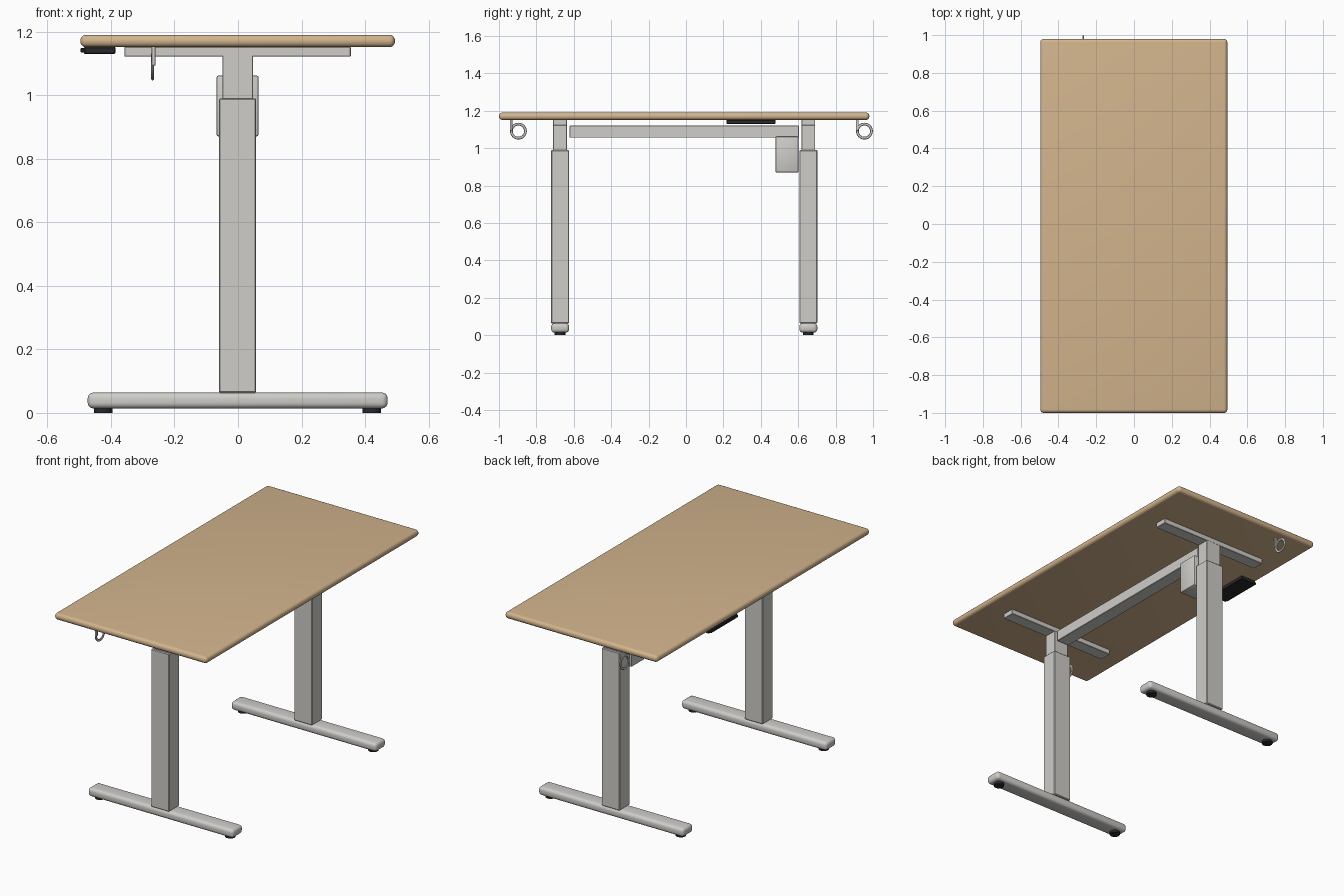
import bpy, math

if "Cube" in bpy.data.objects:
    bpy.data.objects.remove(bpy.data.objects["Cube"])


def material(name, rgb):
    m = bpy.data.materials.new(name)
    m.diffuse_color = (*rgb, 1)
    m.use_nodes = True
    m.node_tree.nodes["Principled BSDF"].inputs["Base Color"].default_value = m.diffuse_color
    return m


WOOD = material("tan wood", (0.645, 0.456, 0.265))
GREY = material("light grey metal", (0.62, 0.61, 0.58))
BLACK = material("black plastic", (0.022, 0.022, 0.025))


def finish(ob, name, mat, bevel=0, segments=1):
    ob.name = name
    ob.data.materials.append(mat)
    if bevel:
        b = ob.modifiers.new("bevel", "BEVEL")
        b.width, b.segments, b.limit_method = bevel, segments, "ANGLE"
        bpy.ops.object.modifier_apply(modifier="bevel")
    bpy.ops.object.shade_smooth_by_angle(angle=math.radians(35))
    return ob


def box(name, x, y, z, mat, bevel=0.003, segments=1):
    """Box from (min, max) ranges on each axis."""
    bpy.ops.mesh.primitive_cube_add(size=1, location=[(a + b) / 2 for a, b in (x, y, z)])
    ob = bpy.context.object
    ob.scale = [b - a for a, b in (x, y, z)]
    bpy.ops.object.transform_apply(location=False, rotation=False, scale=True)
    return finish(ob, name, mat, bevel, segments)


def around(c, half):
    return (c - half, c + half)


# Tabletop with a fully rounded edge
box("tabletop", (-0.496, 0.494), (-1.0, 0.98), (1.151, 1.19), WOOD, 0.018, 5)

# Two lifting legs: foot, pads, telescoping column and top bracket
for side, y in (("front", -0.673), ("back", 0.654)):
    box(side + "_foot", (-0.473, 0.471), around(y, 0.048), (0.014, 0.064), GREY, 0.018, 4)
    box(side + "_outer_column", (-0.06, 0.057), around(y, 0.048), (0.063, 0.99), GREY, 0.004)
    box(side + "_inner_column", (-0.049, 0.047), around(y, 0.037), (0.98, 1.125), GREY, 0.002)
    box(side + "_top_bracket", (-0.358, 0.355), around(y, 0.037), (1.122, 1.152), GREY, 0.002)
    for end, x in (("left", -0.424), ("right", 0.421)):
        bpy.ops.mesh.primitive_cylinder_add(vertices=24, radius=0.029, depth=0.018,
                                            location=(x, y, 0.009))
        finish(bpy.context.object, f"{side}_{end}_foot_pad", BLACK)

# Cross beam and motor housing
box("cross_beam", (-0.042, 0.04), (-0.622, 0.603), (1.056, 1.12), GREY, 0.002)
box("motor_housing", (-0.068, 0.065), (0.478, 0.602), (0.87, 1.062), GREY, 0.007, 2)

# Height control under the left edge: body and thin button strip
box("control_body", (-0.485, -0.386), (0.217, 0.478), (1.13, 1.152), BLACK, 0.003)
box("control_button_strip", (-0.495, -0.483), (0.222, 0.473), (1.134, 1.148), BLACK, 0.002)

# Hanging ring hooks near both ends
for side, y in (("front", -0.896), ("back", 0.954)):
    box(side + "_hook_stem", (-0.272, -0.259), (y - 0.046, y - 0.031), (1.093, 1.153), GREY, 0.002)
    bpy.ops.mesh.primitive_torus_add(major_segments=32, minor_segments=8, major_radius=0.0375,
                                     minor_radius=0.0075, location=(-0.269, y, 1.091),
                                     rotation=(0, math.pi / 2, 0))
    bpy.context.object.scale.z = 0.65
    finish(bpy.context.object, side + "_hook_ring", GREY)
